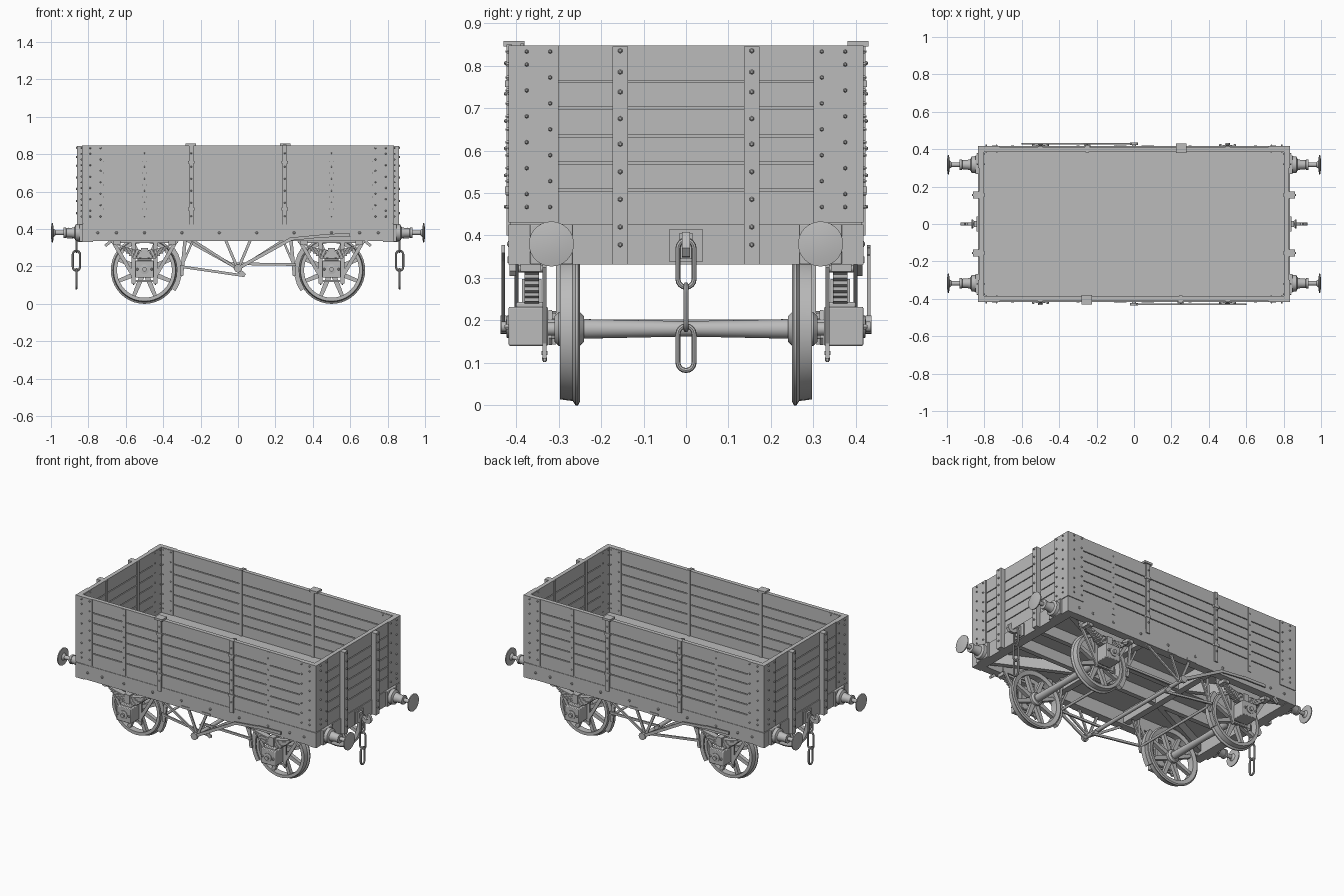
import bpy, bmesh, math
from mathutils import Vector, Matrix

GREY = bpy.data.materials.new("wagon grey")
GREY.diffuse_color = (0.5, 0.5, 0.5, 1)


class Part:
    """Collects simple solids, then mirrors them and makes one object."""

    def __init__(self):
        self.bm = bmesh.new()

    def box(self, x0, x1, y0, y1, z0, z1):
        m = Matrix.Translation(((x0 + x1) / 2, (y0 + y1) / 2, (z0 + z1) / 2)) @ \
            Matrix.Diagonal((x1 - x0, y1 - y0, z1 - z0, 1))
        bmesh.ops.create_cube(self.bm, size=1, matrix=m)

    def plate(self, pts, y0, y1):
        """Outline in x, z given a thickness in y."""
        a = [self.bm.verts.new((x, y0, z)) for x, z in pts]
        b = [self.bm.verts.new((x, y1, z)) for x, z in pts]
        n = len(pts)
        self.bm.faces.new(a)
        self.bm.faces.new(b[::-1])
        for i in range(n):
            j = (i + 1) % n
            self.bm.faces.new((a[i], b[i], b[j], a[j]))

    def bar(self, p, q, w, y0, y1):
        """Flat bar between two x, z points."""
        p, q = Vector(p), Vector(q)
        d = (q - p).normalized() * w / 2
        s = Vector((-d.y, d.x))
        self.plate([p + s, p - s, q - s, q + s], y0, y1)

    def lathe(self, prof, origin, axis, n=24, ring=False):
        """Turn (radius, distance) points around an axis."""
        rot = Vector((0, 0, 1)).rotation_difference(Vector(axis))
        rows = []
        for r, t in prof:
            rows.append([self.bm.verts.new(Vector(origin) + rot @ Vector(
                (r * math.cos(2 * math.pi * i / n), r * math.sin(2 * math.pi * i / n), t)))
                for i in range(n)])
        self.skin(rows, ring)

    def skin(self, rows, ring):
        n = len(rows[0])
        for k in range(len(rows) if ring else len(rows) - 1):
            a, b = rows[k], rows[(k + 1) % len(rows)]
            for i in range(n):
                j = (i + 1) % n
                self.bm.faces.new((a[i], a[j], b[j], b[i]))
        if not ring:
            self.bm.faces.new(rows[0][::-1])
            self.bm.faces.new(rows[-1])

    def rod(self, p, q, r, n=12):
        d = Vector(q) - Vector(p)
        self.lathe([(r, 0), (r, d.length)], p, d, n)

    def bolt(self, p, axis, r=0.005, h=0.006):
        self.lathe([(r, -0.002), (r, h * 0.5), (r * 0.5, h)], p, axis, 6)

    def link(self, c, u, z0, z1, hw=0.019, r=0.006):
        """Chain link standing in the plane of u and z."""
        c, u, up = Vector(c), Vector(u), Vector((0, 0, 1))
        nrm, rows = u.cross(up), []
        hl = (z1 - z0) / 2 - hw - r
        for i in range(18):
            a = math.pi * (i % 9) / 8 + (math.pi if i > 8 else 0)
            out = u * math.cos(a) + up * math.sin(a)
            p = c + up * ((z0 + z1) / 2 + (hl if i < 9 else -hl)) + out * hw
            rows.append([self.bm.verts.new(p + r * (out * math.cos(t) + nrm * math.sin(t)))
                         for t in (k * math.pi / 4 for k in range(8))])
        self.skin(rows, True)

    def finish(self, name, mirror="", bevel=0):
        flips = {"x": (-1, 1, 1), "y": (1, -1, 1), "r": (-1, -1, 1)}  # r: half turn
        for m in mirror:
            g = bmesh.ops.duplicate(self.bm, geom=self.bm.verts[:] + self.bm.edges[:] + self.bm.faces[:])
            bmesh.ops.scale(self.bm, vec=flips[m],
                            verts=[v for v in g["geom"] if isinstance(v, bmesh.types.BMVert)])
        bmesh.ops.recalc_face_normals(self.bm, faces=self.bm.faces[:])
        for f in self.bm.faces:
            f.smooth = True
        me = bpy.data.meshes.new(name)
        self.bm.to_mesh(me)
        self.bm.free()
        me.set_sharp_from_angle(angle=math.radians(32))
        me.materials.append(GREY)
        ob = bpy.data.objects.new(name, me)
        bpy.context.collection.objects.link(ob)
        if bevel:
            b = ob.modifiers.new("bevel", "BEVEL")
            b.width, b.segments = bevel, 2


# planked sides and ends over a thin core, so the joints show as grooves
joints = [0.425, 0.51, 0.573, 0.637, 0.702, 0.765, 0.847]
side, end = Part(), Part()
side.box(-0.82, 0.82, 0.395, 0.406, 0.425, 0.84)
end.box(0.811, 0.822, -0.4, 0.4, 0.425, 0.84)
for a, b in zip(joints, joints[1:]):
    top = b if b > 0.84 else b - 0.005
    side.box(-0.828, 0.828, 0.388, 0.413, a, top)
    end.box(0.804, 0.829, -0.388, 0.388, a, top)
side.finish("side_planks", "y")
end.finish("end_planks", "x")

floor = Part()
floor.box(-0.82, 0.82, -0.405, 0.405, 0.418, 0.44)
floor.finish("floor")

# corner plates, outside and inside, with rivets
c = Part()
c.box(0.72, 0.834, 0.411, 0.418, 0.43, 0.847)
c.box(0.827, 0.834, 0.30, 0.418, 0.43, 0.847)
c.box(0.72, 0.806, 0.385, 0.39, 0.44, 0.845)
c.box(0.801, 0.806, 0.30, 0.39, 0.44, 0.845)
for i in range(13):
    z = 0.833 - 0.0305 * i
    off = 0.012 if i % 2 else 0.055
    for t in ((0.0, 0.055) if i in (0, 12) else (off - 0.012 if i % 2 else 0.055,)):
        c.bolt((0.79 - t, 0.418, z), (0, 1, 0), 0.005, 0.007)
        c.bolt((0.834, 0.375 - t, z), (1, 0, 0), 0.005, 0.007)
        c.bolt((0.79 - t, 0.385, z), (0, -1, 0), 0.004, 0.004)
        c.bolt((0.801, 0.375 - t, z), (-1, 0, 0), 0.004, 0.004)
c.finish("corner_plates", "xy")

# end stanchions
s = Part()
s.box(0.828, 0.86, 0.137, 0.173, 0.332, 0.845)
s.box(0.798, 0.806, 0.145, 0.165, 0.44, 0.845)
for z in (0.835, 0.785, 0.738, 0.675, 0.615, 0.55, 0.485, 0.42, 0.378):
    s.bolt((0.86, 0.155, z), (1, 0, 0), 0.006, 0.007)
s.finish("end_stanchions", "xy")

# side straps, inner knees and thin cover strips
s = Part()
s.box(0.238, 0.262, 0.41, 0.423, 0.40, 0.85)
s.box(0.232, 0.268, 0.41, 0.426, 0.50, 0.515)
s.box(0.232, 0.268, 0.41, 0.426, 0.75, 0.765)
s.box(0.24, 0.26, 0.382, 0.39, 0.44, 0.852)
s.box(0.488, 0.512, 0.41, 0.416, 0.43, 0.845)
for a, b in zip(joints, joints[1:]):
    s.bolt((0.25, 0.423, (a + b) / 2), (0, 1, 0))
    s.bolt((0.5, 0.416, (a + b) / 2), (0, 1, 0), 0.004, 0.004)
s.finish("side_straps", "xy")
s = Part()
s.box(-0.28, -0.225, -0.43, -0.38, 0.845, 0.858)
s.finish("door_top_clips", "r")

# underframe
f = Part()
f.box(-0.834, 0.834, 0.365, 0.416, 0.335, 0.425)
f.box(0.775, 0.834, -0.418, 0, 0.332, 0.426)
f.box(0.775, 0.834, 0, 0.418, 0.332, 0.426)
for x in (-0.75, -0.5, -0.3, 0.1, 0.3, 0.65):
    f.bolt((x, 0.416, 0.38), (0, 1, 0), 0.008, 0.005)
f.finish("solebars_and_headstocks", "xy")
f = Part()
f.box(-0.78, 0.78, 0.085, 0.115, 0.35, 0.42)
f.box(0.23, 0.27, -0.37, 0.37, 0.345, 0.42)
d = Vector((0.25, 0.1)) - Vector((0.78, 0.36))
m = Matrix.Translation((0.515, 0.23, 0.385)) @ Matrix.Rotation(math.atan2(d.y, d.x), 4, 'Z') @ \
    Matrix.Diagonal((d.length, 0.03, 0.065, 1))
bmesh.ops.create_cube(f.bm, size=1, matrix=m)
f.finish("inner_frame_beams", "xy")

# wheels with eight spokes, and axles
w = Part()
w.lathe([(0.147, 0.255), (0.172, 0.25), (0.18, 0.254), (0.18, 0.26), (0.17, 0.267),
         (0.166, 0.297), (0.147, 0.297)], (0.5, 0, 0.18), (0, 1, 0), 40, True)
w.lathe([(0.03, 0.24), (0.04, 0.25), (0.04, 0.3), (0.03, 0.31)], (0.5, 0, 0.18), (0, 1, 0))
for k in range(8):
    a = math.pi * (k + 0.5) / 4
    u, v = Vector((math.cos(a), math.sin(a))), Vector((-math.sin(a), math.cos(a)))
    o = Vector((0.5, 0.18))
    w.plate([o + u * r + v * h for r, h in ((0.03, 0.014), (0.15, 0.01), (0.15, -0.01), (0.03, -0.014))],
            0.264, 0.288)
w.finish("wheels", "xy")
a = Part()
a.lathe([(0.016, -0.40), (0.016, -0.31), (0.023, -0.31), (0.023, -0.24), (0.018, 0), (0.023, 0.24),
         (0.023, 0.31), (0.016, 0.31), (0.016, 0.40)], (0.5, 0, 0.18), (0, 1, 0))
a.finish("axles", "x")

# axleboxes
a = Part()
a.box(0.45, 0.55, 0.325, 0.418, 0.14, 0.232)
a.box(0.462, 0.538, 0.33, 0.40, 0.228, 0.243)
a.finish("axleboxes", "xy", 0.004)
a = Part()
a.lathe([(0.026, 0), (0.026, 0.006), (0.012, 0.008), (0.012, 0.018)], (0.5, 0.416, 0.185), (0, 1, 0), 16)
for x in (0.462, 0.538):
    a.bolt((x, 0.418, 0.185), (0, 1, 0), 0.007, 0.01)
a.finish("axlebox_covers", "xy")

# leaf springs, buckles and shoes
s = Part()
for i in range(6):
    L, zc = 0.15 - 0.017 * i, 0.288 - 0.0085 * i
    xs = [L * (k / 5 - 1) for k in range(11)]
    s.plate([(0.5 + x, zc + 1.6 * x * x) for x in xs] +
            [(0.5 + x, zc - 0.0075 + 1.6 * x * x) for x in xs[::-1]], 0.346, 0.38)
s.box(0.482, 0.518, 0.34, 0.386, 0.235, 0.298)
for x in (0.352, 0.648):
    s.box(x - 0.02, x + 0.02, 0.342, 0.39, 0.315, 0.338)
    s.rod((x, 0.335, 0.322), (x, 0.395, 0.322), 0.009)
s.finish("leaf_springs", "xy")

# axle guards
g = Part()
for k in (-1, 1):
    g.bar((0.5 + k * 0.058, 0.40), (0.5 + k * 0.058, 0.11), 0.022, 0.328, 0.338)
    g.bar((0.5 + k * 0.175, 0.345), (0.5 + k * 0.06, 0.15), 0.02, 0.328, 0.338)
    g.bolt((0.5 + k * 0.058, 0.333, 0.11), (0, 0, -1), 0.006, 0.008)
g.box(0.435, 0.565, 0.326, 0.34, 0.118, 0.128)
g.box(0.32, 0.68, 0.328, 0.338, 0.325, 0.40)
g.finish("axle_guards", "xy")

# brake hangers, shoes, push rods, cross shaft
b = Part()
arc = [math.pi + math.radians(t) for t in range(-38, 39, 12)]
b.plate([(0.5 + 0.174 * math.cos(t), 0.18 + 0.174 * math.sin(t)) for t in arc] +
        [(0.5 + 0.2 * math.cos(t), 0.18 + 0.2 * math.sin(t)) for t in arc[::-1]], 0.265, 0.295)
b.bar((0.275, 0.42), (0.302, 0.15), 0.018, 0.296, 0.306)
b.bar((0.24, 0.34), (0.302, 0.20), 0.012, 0.296, 0.304)
b.finish("brake_shoes", "xy")
b = Part()
b.bar((0.035, 0.15), (-0.31, 0.2), 0.014, 0.306, 0.316)
b.bar((-0.035, 0.215), (0.31, 0.21), 0.014, 0.306, 0.316)
b.bar((0.035, 0.15), (-0.035, 0.217), 0.022, 0.316, 0.324)
b.rod((0.302, 0, 0.19), (0.302, 0.31, 0.19), 0.008)
b.rod((-0.302, 0, 0.19), (-0.302, 0.31, 0.19), 0.008)
b.rod((0, 0, 0.19), (0, 0.435, 0.19), 0.012)
b.finish("brake_rods", "y")

# V-shaped shaft hangers
v = Part()
for x, wd in ((0.068, 0.015), (0.25, 0.014)):
    v.bar((x, 0.345), (0.0, 0.185), wd, 0.395, 0.404)
v.box(0.04, 0.10, 0.395, 0.42, 0.335, 0.35)
v.finish("shaft_hangers", "xy")

# brake levers, one each side
b = Part()
b.bar((0, 0.19), (0.285, 0.348), 0.018, -0.434, -0.426)
b.bar((0.275, 0.346), (0.45, 0.363), 0.016, -0.434, -0.426)
b.bar((0.44, 0.364), (0.6, 0.368), 0.018, -0.434, -0.426)
b.lathe([(0.022, 0), (0.022, 0.014)], (0, -0.437, 0.19), (0, 1, 0), 16)
b.bar((0.68, 0.335), (0.71, 0.31), 0.015, -0.416, -0.40)
b.finish("brake_levers", "r")

# buffers
b = Part()
b.lathe([(0.046, 0.844), (0.044, 0.868), (0.03, 0.874), (0.026, 0.89), (0.024, 0.918), (0.028, 0.92),
         (0.028, 0.932), (0.012, 0.934), (0.012, 0.975), (0.022, 0.986), (0.053, 0.989), (0.053, 0.995),
         (0.03, 0.999), (0.005, 1.0)], (0, 0.317, 0.38), (1, 0, 0), 32)
b.finish("buffers", "xy")
b = Part()
b.box(0.83, 0.848, 0.267, 0.367, 0.332, 0.427)
b.finish("buffer_bases", "xy", 0.003)

# drawhook and three-link coupling
h = Part()
h.box(0.83, 0.842, -0.039, 0.039, 0.338, 0.415)
h.plate([(0.83, 0.365), (0.865, 0.36), (0.885, 0.348), (0.915, 0.35), (0.928, 0.37), (0.922, 0.392),
         (0.905, 0.408), (0.9, 0.39), (0.905, 0.375), (0.89, 0.368), (0.878, 0.38), (0.83, 0.395)],
        -0.009, 0.009)
h.box(0.84, 0.855, -0.016, 0.016, 0.345, 0.405)
h.finish("drawhooks", "x")
k = Part()
k.link((0.864, 0, 0), (0, 1, 0), 0.272, 0.395)
k.link((0.864, 0, 0), (1, 0, 0), 0.172, 0.29)
k.link((0.864, 0, 0), (0, 1, 0), 0.076, 0.193)
k.finish("coupling_chains", "x")
